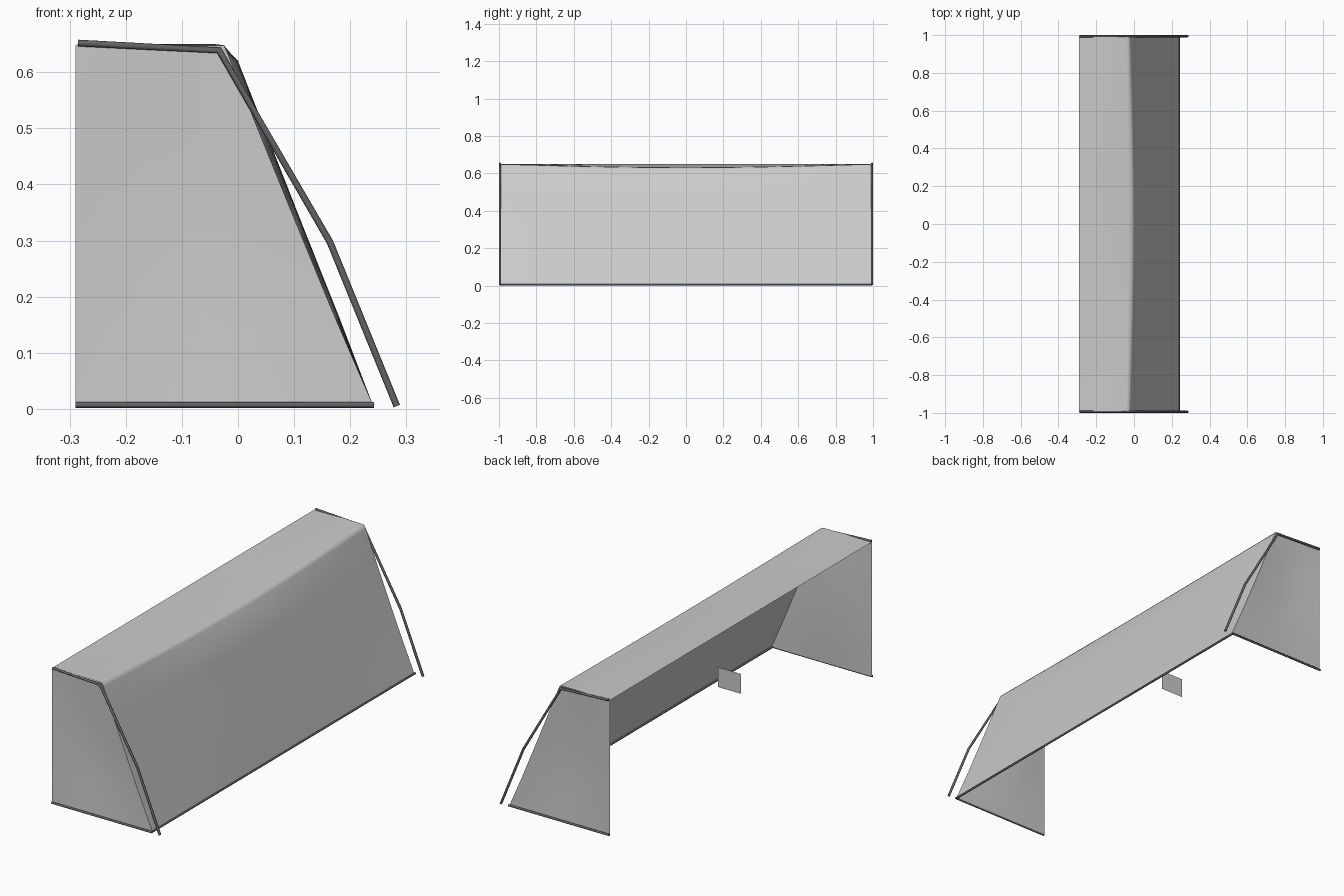
import bpy
import math

cube = bpy.data.objects.get("Cube")
if cube:
    bpy.data.objects.remove(cube, do_unlink=True)


def material(name, color):
    mat = bpy.data.materials.new(name)
    mat.use_nodes = True
    mat.diffuse_color = color
    mat.node_tree.nodes["Principled BSDF"].inputs["Base Color"].default_value = color
    return mat


NET = material("net grey", (0.6, 0.6, 0.6, 1))
FRAME = material("frame dark grey", (0.13, 0.13, 0.14, 1))
END = 0.99      # y of the net ends
MOUTH = -0.29   # x of the open side


def sheet(name, rows):
    """Smooth grid surface through equally long rows of points."""
    n = len(rows[0])
    verts = [p for row in rows for p in row]
    faces = [(i * n + j, i * n + j + 1, (i + 1) * n + j + 1, (i + 1) * n + j)
             for i in range(len(rows) - 1) for j in range(n - 1)]
    mesh = bpy.data.meshes.new(name)
    mesh.from_pydata(verts, [], faces)
    mesh.shade_smooth()
    mesh.materials.append(NET)
    obj = bpy.data.objects.new(name, mesh)
    bpy.context.collection.objects.link(obj)
    return obj


def tube(name, points, radius=0.006):
    curve = bpy.data.curves.new(name, "CURVE")
    curve.dimensions = "3D"
    curve.bevel_depth = radius
    curve.bevel_resolution = 2
    curve.use_fill_caps = True
    spline = curve.splines.new("POLY")
    spline.points.add(len(points) - 1)
    for point, co in zip(spline.points, points):
        point.co = (*co, 1)
    curve.materials.append(FRAME)
    obj = bpy.data.objects.new(name, curve)
    bpy.context.collection.objects.link(obj)


# Net cross-section (x, z) at the ends and at mid length
end_profile = [(MOUTH, 0.65), (-0.16, 0.65), (-0.04, 0.65), (-0.025, 0.648), (-0.018, 0.632),
               (0.04, 0.487), (0.108, 0.32), (0.172, 0.165), (0.24, 0.008)]
mid_profile = [(MOUTH, 0.65), (-0.16, 0.641), (-0.03, 0.633), (-0.01, 0.63), (0.0, 0.62),
               (0.055, 0.48), (0.122, 0.31), (0.183, 0.157), (0.24, 0.008)]


def profile_at(y):
    t = math.cos(y / END * math.pi / 2)
    return [(a[0] + (b[0] - a[0]) * t, y, a[1] + (b[1] - a[1]) * t)
            for a, b in zip(end_profile, mid_profile)]


# Top and sloping back of the net
steps = 16
sheet("back_net", [profile_at(END - 2 * END * i / steps) for i in range(steps + 1)])

for side, label in ((1, "rear"), (-1, "front")):
    # End net, sagging slightly inward
    rows = []
    for x, z in end_profile[3:]:
        row = []
        for k in range(7):
            u = k / 6
            sag = 0.012 * math.sin(math.pi * u) * math.sin(math.pi * z / 0.65)
            row.append((MOUTH + (x - MOUTH) * u, side * (END - sag), z))
        rows.append(row[::side])
    sheet(label + "_end_net", rows)

    # Bent stay and ground bar
    y = side * 0.994
    tube(label + "_stay", [(-0.285, y, 0.652), (-0.034, y, 0.639),
                           (0.164, y, 0.297), (0.283, y, 0.005)])
    tube(label + "_ground_bar", [(MOUTH, y, 0.007), (0.242, y, 0.007)], 0.005)

# Long ground bar at the foot of the net
tube("back_ground_bar", [(0.238, -0.994, 0.007), (0.238, 0.994, 0.007)], 0.005)

# Small upright plate in the middle of the mouth
sheet("centre_plate", [[(x, 0, z) for x in (MOUTH, -0.17)] for z in (0.303, 0.398)])
